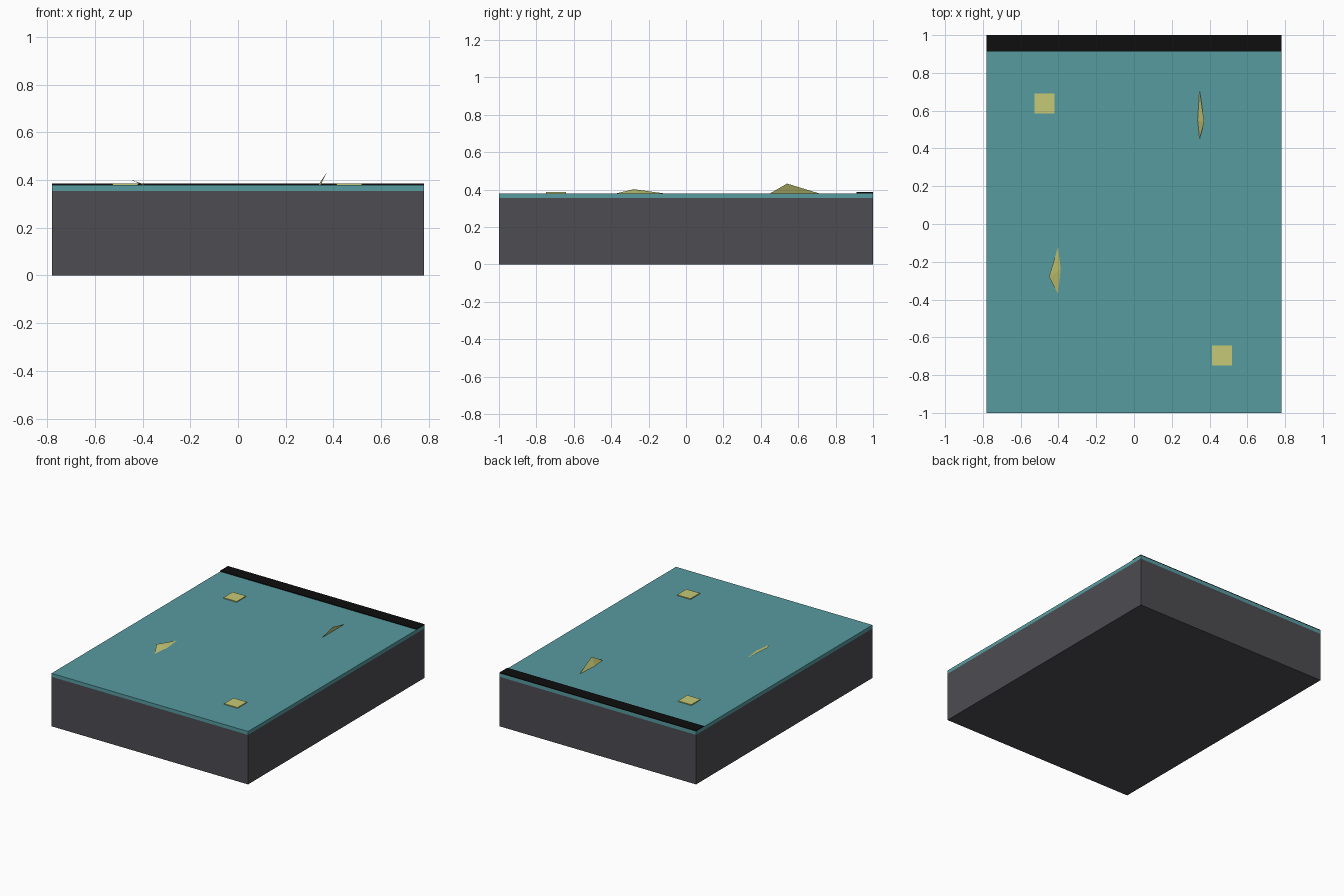
import bpy

if "Cube" in bpy.data.objects:
    bpy.data.objects.remove(bpy.data.objects["Cube"])


def srgb(name, r, g, b):
    def lin(c):
        c /= 255
        return c / 12.92 if c <= 0.04045 else ((c + 0.055) / 1.055) ** 2.4
    m = bpy.data.materials.new(name)
    m.diffuse_color = (lin(r), lin(g), lin(b), 1)
    m.use_nodes = True
    m.node_tree.nodes["Principled BSDF"].inputs["Base Color"].default_value = m.diffuse_color
    return m


grey = srgb("dark grey", 77, 76, 81)
teal = srgb("teal", 87, 155, 160)
black = srgb("black", 14, 14, 14)
yellow = srgb("pale yellow", 198, 201, 118)


def box(name, x0, x1, y0, y1, z0, z1, mat):
    bpy.ops.mesh.primitive_cube_add(size=1)
    ob = bpy.context.object
    ob.name = name
    for v in ob.data.vertices:
        v.co = (x1 if v.co.x > 0 else x0,
                y1 if v.co.y > 0 else y0,
                z1 if v.co.z > 0 else z0)
    ob.data.materials.append(mat)
    return ob


def shard(name, end_a, end_b, foot, tip, mat):
    # thin leaning three-sided flake
    me = bpy.data.meshes.new(name)
    faces = [(0, 1, 2), (0, 3, 1), (1, 3, 2), (2, 3, 0)]
    pts = [end_a, end_b, foot, tip]
    ax, ay, _ = end_a
    bx, by, _ = end_b
    # keep the base facing down
    if (bx - ax) * (foot[1] - ay) - (by - ay) * (foot[0] - ax) > 0:
        faces = [f[::-1] for f in faces]
    me.from_pydata(pts, [], faces)
    me.materials.append(mat)
    ob = bpy.data.objects.new(name, me)
    bpy.context.collection.objects.link(ob)


# Main block and top layer
TOP = 0.38
box("base_block", -0.78, 0.78, -1, 1, 0, 0.355, grey)
box("top_layer", -0.78, 0.78, -1, 1, 0.355, TOP, teal)

# Dark strip along the back edge
box("back_strip", -0.78, 0.78, 0.912, 1, TOP, 0.386, black)

# Square tiles
for i, (x, y) in enumerate([(-0.473, 0.638), (0.467, -0.695)]):
    box(f"square_tile_{i + 1}", x - 0.053, x + 0.053, y - 0.053, y + 0.053,
        TOP, 0.386, yellow)

# Leaning flakes
shard("tall_flake", (0.347, 0.45, TOP), (0.347, 0.71, TOP),
      (0.337, 0.55, TOP), (0.372, 0.54, 0.432), yellow)
shard("low_flake", (-0.402, -0.37, TOP), (-0.402, -0.12, TOP),
      (-0.388, -0.24, TOP), (-0.45, -0.28, 0.402), yellow)
